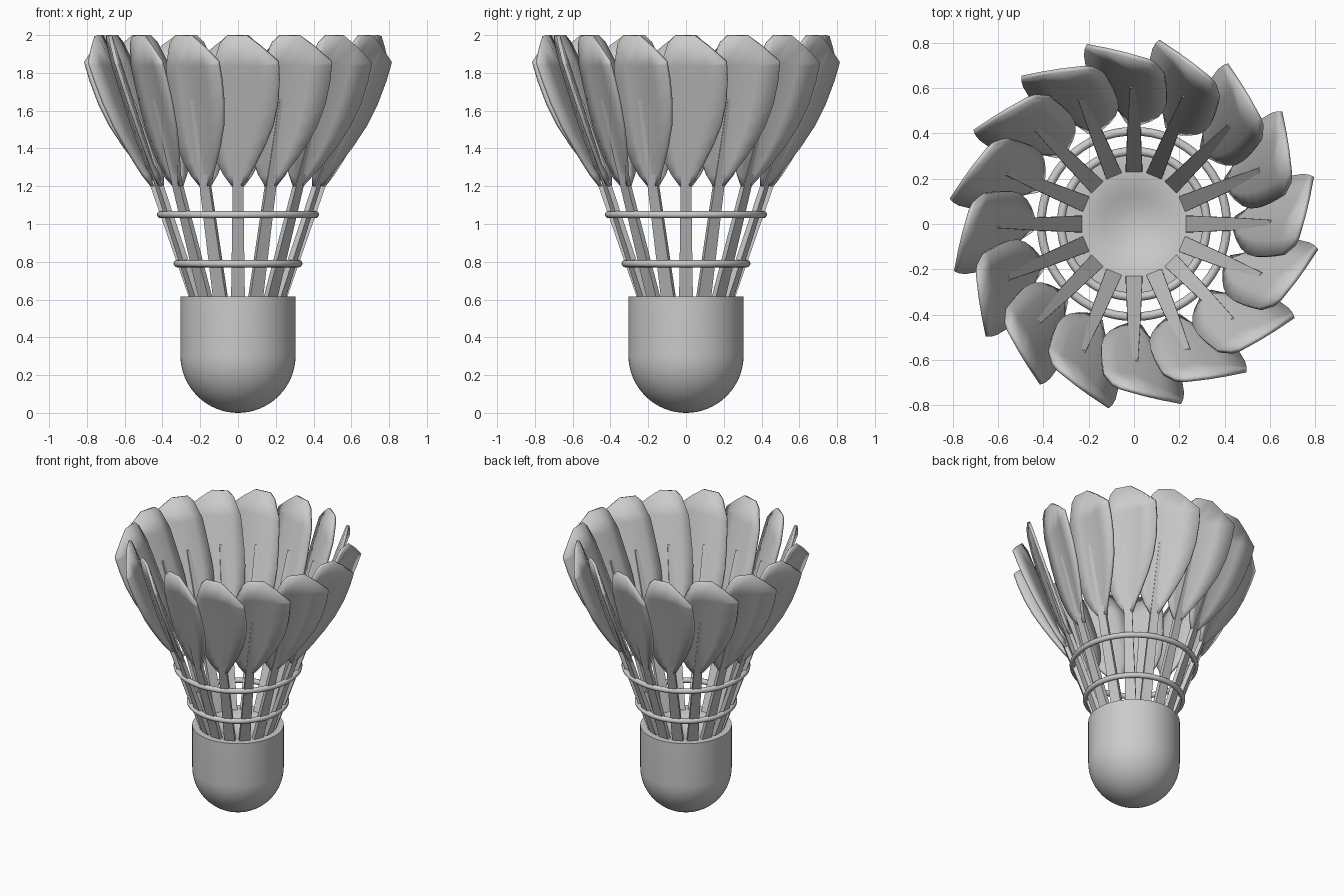
import bpy, bmesh, math
from mathutils import Matrix

if "Cube" in bpy.data.objects:
    bpy.data.objects.remove(bpy.data.objects["Cube"])

COUNT = 16

def radius_at(z):
    return 0.03 + 0.35 * z

def new_object(name, mesh):
    ob = bpy.data.objects.new(name, mesh)
    bpy.context.collection.objects.link(ob)
    return ob

def smooth(ob, deg=35):
    bpy.ops.object.select_all(action='DESELECT')
    ob.select_set(True)
    bpy.context.view_layer.objects.active = ob
    bpy.ops.object.shade_smooth_by_angle(angle=math.radians(deg))

def make_mesh(name, verts, faces):
    me = bpy.data.meshes.new(name)
    me.from_pydata(verts, [], faces)
    bm = bmesh.new()
    bm.from_mesh(me)
    bmesh.ops.remove_doubles(bm, verts=bm.verts, dist=1e-5)
    bmesh.ops.recalc_face_normals(bm, faces=bm.faces)
    bm.to_mesh(me)
    bm.free()
    return me

# Cork: round bottom, straight wall, shallow dish in the top
R, SEG = 0.305, 64
prof = [(R * math.sin(a), R - R * math.cos(a)) for a in [i * math.pi / 32 for i in range(17)]]
prof += [(R, 0.615), (0.23, 0.615), (0.18, 0.607), (0.13, 0.59), (0.07, 0.57), (0, 0.562)]
verts = [(r * math.cos(2 * math.pi * k / SEG), r * math.sin(2 * math.pi * k / SEG), z)
         for r, z in prof for k in range(SEG)]
faces = [(i * SEG + k, i * SEG + (k + 1) % SEG, (i + 1) * SEG + (k + 1) % SEG, (i + 1) * SEG + k)
         for i in range(len(prof) - 1) for k in range(SEG)]
smooth(new_object("cork_base", make_mesh("cork_base", verts, faces)))

# Binding rings around the stems
for name, z, r in (("lower_ring", 0.79, 0.322), ("upper_ring", 1.05, 0.41)):
    bpy.ops.mesh.primitive_torus_add(major_radius=r, minor_radius=0.019, major_segments=64,
                                     minor_segments=12, location=(0, 0, z))
    bpy.context.object.name = name
    smooth(bpy.context.object)

# Stem: tapered bar leaning outward
levels = [(0.58, 0.037, 0.016), (1.2, 0.028, 0.014), (1.66, 0.018, 0.011)]
verts = [(sx * w, -radius_at(z) + sy * t, z) for z, w, t in levels
         for sx, sy in ((-1, -1), (1, -1), (1, 1), (-1, 1))]
faces = [(0, 1, 2, 3), (8, 9, 10, 11)]
faces += [(4 * i + k, 4 * i + (k + 1) % 4, 4 * i + 4 + (k + 1) % 4, 4 * i + 4 + k)
          for i in range(2) for k in range(4)]
stem = make_mesh("stem", verts, faces)

# Vane: outline rows (height, left edge, right edge), right half bent outward
rows = [(1.2, -0.03, 0.03), (1.26, -0.075, 0.06), (1.33, -0.11, 0.1), (1.42, -0.135, 0.145),
        (1.52, -0.145, 0.185), (1.64, -0.145, 0.21), (1.76, -0.14, 0.217), (1.84, -0.135, 0.214)]
grid = [[(l * s if s > 0 else -r * s, z) for s in (1, 0.5, 0, -0.5, -1)] for z, l, r in rows]
grid.append([(-0.095, 1.96), (-0.06, 1.997), (0.045, 1.997), (0.12, 1.94), (0.212, 1.86)])

def bend(t):
    return 0.5 * t if t > 0.03 else 0.12 * t

verts = [(t, -radius_at(z) - bend(t), z) for row in grid for t, z in row]
faces = [(5 * i + k, 5 * i + k + 1, 5 * i + k + 6, 5 * i + k + 5)
         for i in range(len(grid) - 1) for k in range(4)]
vane = make_mesh("vane", verts, faces)

# Repeat stem and vane around the axis
for i in range(COUNT):
    rot = Matrix.Rotation(2 * math.pi * i / COUNT, 4, 'Z')
    new_object(f"stem_{i + 1}", stem).matrix_world = rot
    ob = new_object(f"feather_vane_{i + 1}", vane)
    ob.matrix_world = rot
    mod = ob.modifiers.new("thickness", 'SOLIDIFY')
    mod.thickness = 0.02
    mod.offset = 0
    if i == 0:
        smooth(ob)
